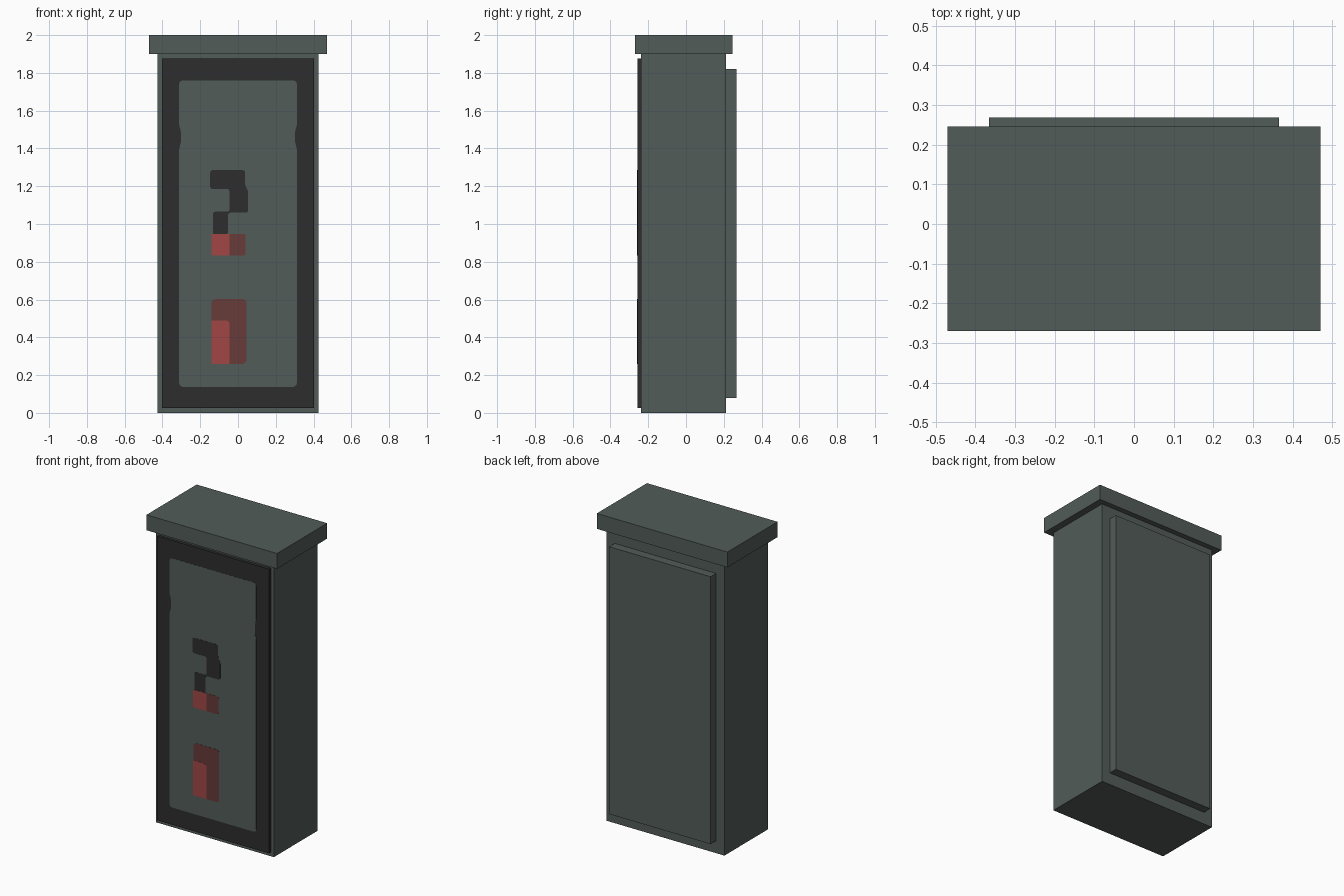
import bpy, bmesh

if "Cube" in bpy.data.objects:
    bpy.data.objects.remove(bpy.data.objects["Cube"])


def material(name, rgb):
    m = bpy.data.materials.new(name)
    m.diffuse_color = (*rgb, 1)
    m.use_nodes = True
    m.node_tree.nodes["Principled BSDF"].inputs["Base Color"].default_value = m.diffuse_color
    return m


GREEN = material("grey green metal", (0.085, 0.107, 0.099))
BLACK = material("charcoal", (0.026, 0.026, 0.026))
RED = material("bright red", (0.35, 0.062, 0.06))
DARK_RED = material("dark red", (0.135, 0.043, 0.042))


def finish(name, bm, mat):
    bmesh.ops.recalc_face_normals(bm, faces=bm.faces[:])
    me = bpy.data.meshes.new(name)
    bm.to_mesh(me)
    bm.free()
    me.materials.append(mat)
    bpy.context.collection.objects.link(bpy.data.objects.new(name, me))


def box(name, x, y0, y1, z0, z1, mat):
    bm = bmesh.new()
    bmesh.ops.create_cube(bm, size=1)
    for v in bm.verts:
        v.co = (v.co.x * 2 * x, y1 if v.co.y > 0 else y0, z1 if v.co.z > 0 else z0)
    finish(name, bm, mat)


def plate(name, outline, front, mat, radius=0.0):
    """Thin plate from an x/z outline, with rounded corners, on the front panel."""
    bm = bmesh.new()
    face = bm.faces.new([bm.verts.new((x, front, z)) for x, z in outline])
    if radius:
        bmesh.ops.bevel(bm, geom=bm.verts[:], offset=radius, segments=3,
                        profile=0.5, affect='VERTICES')
    ext = bmesh.ops.extrude_face_region(bm, geom=bm.faces[:], use_keep_orig=True)
    for v in ext["geom"]:
        if isinstance(v, bmesh.types.BMVert):
            v.co.y = -0.255
    finish(name, bm, mat)


def rect(x0, x1, z0, z1):
    return [(x0, z0), (x1, z0), (x1, z1), (x0, z1)]


# Cabinet, lid, rear panel and front door
box("cabinet_body", 0.425, -0.238, 0.212, 0.0, 1.9, GREEN)
box("lid", 0.47, -0.27, 0.246, 1.9, 2.0, GREEN)
box("rear_panel", 0.365, 0.205, 0.268, 0.08, 1.82, GREEN)
box("door_border", 0.403, -0.257, -0.235, 0.026, 1.875, BLACK)

# Painted door field, notched on both sides near the top
right = [(0.312, 0.138), (0.312, 1.41), (0.302, 1.42),
         (0.302, 1.50), (0.312, 1.51), (0.312, 1.76)]
plate("door_field", right + [(-x, z) for x, z in reversed(right)],
      -0.258, GREEN, 0.02)

# Upper handle: hooked dark slot with a red base
plate("handle_slot", [(-0.147, 1.285), (0.038, 1.285), (0.038, 1.20), (0.053, 1.18),
                      (0.053, 1.06), (-0.053, 1.06), (-0.053, 0.945), (-0.133, 0.945),
                      (-0.133, 1.065), (-0.045, 1.065), (-0.045, 1.185), (-0.147, 1.185)],
      -0.259, BLACK, 0.012)
plate("latch_shade", rect(-0.14, 0.04, 0.832, 0.948), -0.2592, DARK_RED, 0.012)
plate("latch", rect(-0.14, -0.044, 0.832, 0.948), -0.2602, RED)

# Lower red switch
plate("switch_shade", rect(-0.14, 0.045, 0.26, 0.602), -0.2592, DARK_RED, 0.02)
plate("switch", [(-0.14, 0.26), (-0.044, 0.26), (-0.044, 0.475),
                 (-0.057, 0.488), (-0.14, 0.488)], -0.2602, RED)
